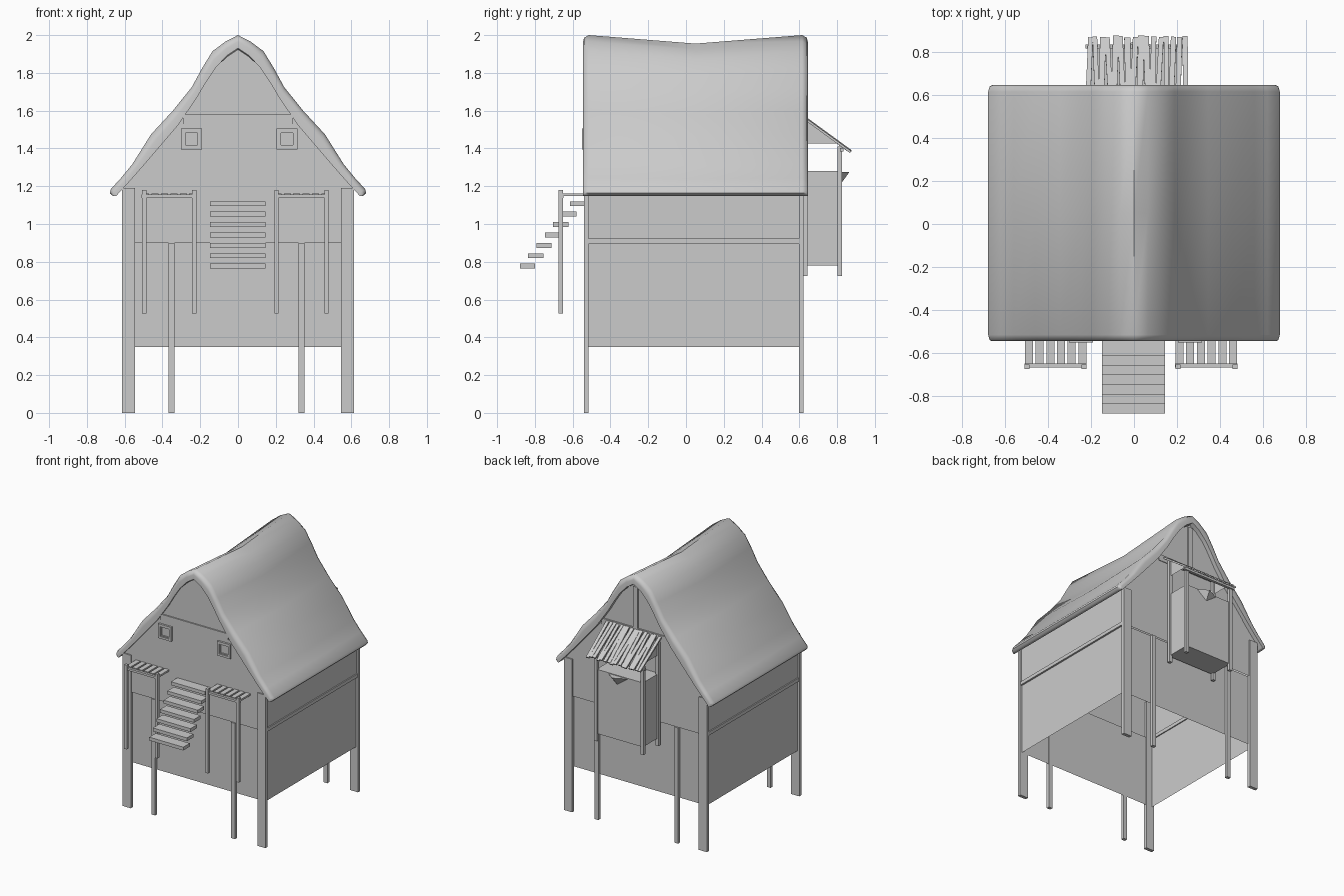
import bpy, bmesh, math, random
from mathutils import Matrix, Vector

if "Cube" in bpy.data.objects:
    bpy.data.objects.remove(bpy.data.objects["Cube"])
random.seed(4)


def make(name, verts, faces):
    me = bpy.data.meshes.new(name)
    me.from_pydata(verts, [], faces)
    bm = bmesh.new()
    bm.from_mesh(me)
    bmesh.ops.recalc_face_normals(bm, faces=bm.faces)
    bm.to_mesh(me)
    bm.free()
    ob = bpy.data.objects.new(name, me)
    bpy.context.collection.objects.link(ob)
    return ob


def boxes(name, items):
    """One object made of boxes given as (x0, x1, y0, y1, z0, z1)."""
    v, f = [], []
    for x0, x1, y0, y1, z0, z1 in items:
        n = len(v)
        v += [(x, y, z) for z in (z0, z1) for x, y in ((x0, y0), (x1, y0), (x1, y1), (x0, y1))]
        f += [tuple(n + i for i in q) for q in
              ((3, 2, 1, 0), (4, 5, 6, 7), (0, 1, 5, 4), (1, 2, 6, 5), (2, 3, 7, 6), (3, 0, 4, 7))]
    return make(name, v, f)


def panel(name, half, y):
    """Mirrored flat polygon in the xz plane; half runs bottom to top on +x."""
    pts = half + [(-x, z) for x, z in reversed(half) if x > 0]
    return make(name, [(x, y, z) for x, z in pts], [tuple(range(len(pts)))])


# Thatched roof: outer and inner half profiles lofted along y, ridge sags in the middle
outer = [(0, 2.0), (.065, 1.967), (.135, 1.915), (.19, 1.825), (.245, 1.724), (.345, 1.6),
         (.46, 1.475), (.56, 1.316), (.62, 1.243), (.673, 1.185), (.678, 1.165), (.665, 1.15)]
inner = [(0, 1.93), (.06, 1.89), (.12, 1.825), (.17, 1.75), (.22, 1.665), (.32, 1.52),
         (.41, 1.415), (.50, 1.31), (.57, 1.23), (.635, 1.16), (.64, 1.152), (.645, 1.148)]
verts, faces = [], []
stations = [(-.545, .5, 0), (-.54, .2, 0), (-.515, 0, 0), (.05, 0, .045),
            (.615, 0, 0), (.64, .2, 0), (.645, .5, 0)]
for y, t, sag in stations:
    o = [(a + (c - a) * t, b + (d - b) * t) for (a, b), (c, d) in zip(outer, inner)]
    o = [(x, z - sag * max(0, (z - 1.15) / .85)) for x, z in o]
    i = [(x, z - sag * max(0, (z - 1.15) / .85)) for x, z in inner]
    ring = o + i[::-1]
    ring += [(-x, z) for x, z in i[1:]] + [(-x, z) for x, z in o[:0:-1]]
    verts += [(x, y, z) for x, z in ring]
n = len(verts) // len(stations)
for s in range(len(stations) - 1):
    for k in range(n):
        a, b = s * n + k, s * n + (k + 1) % n
        faces.append((a, b, b + n, a + n))
h = len(outer)
for base in (0, (len(stations) - 1) * n):
    # end caps as strips between outer and inner edges
    left = [0] + [n - j for j in range(1, h)]
    lin = [2 * h - 1] + [2 * h - 1 + j for j in range(1, h)]
    for j in range(h - 1):
        faces.append(tuple(base + q for q in (j, j + 1, 2 * h - 2 - j, 2 * h - 1 - j)))
        faces.append(tuple(base + q for q in (left[j], left[j + 1], lin[j + 1], lin[j])))
roof = make("thatched_roof", verts, faces)
bpy.context.view_layer.objects.active = roof
roof.select_set(True)
bpy.ops.object.shade_smooth_by_angle(angle=math.radians(50))
roof.select_set(False)

# Walls: open-bottomed shell with gables following the roof underside
gable = [(.605, .9), (.605, 1.195)] + inner[7:1:-1] + [(.06, 1.885), (0, 1.925)]
for side, y, s in (("front", -.53, 1), ("back", .612, -1)):
    panel(side + "_gable_wall", gable, y)
    panel(side + "_lower_wall", [(.6, .35), (.6, .9)], y + s * .012)
    panel(side + "_gable_cladding", [(.485, 1.325), (.31, 1.53)], y - s * .005)
for side, s in (("right", 1), ("left", -1)):
    for part, x, z0, z1 in (("lower", .598, .35, .9), ("upper", .603, .9, 1.2)):
        make(side + "_" + part + "_wall",
             [(s * x, -.52, z0), (s * x, .6, z0), (s * x, .6, z1), (s * x, -.52, z1)], [(0, 1, 2, 3)])

# Timber frame
rows = ((-.54, -.515), (.597, .622))
boxes("corner_posts", [(min(s * .615, s * .545), max(s * .615, s * .545), a, b, 0, 1.19)
                       for a, b in rows for s in (-1, 1)])
boxes("slim_posts", [(x - .016, x + .016, a, b, 0, .9) for a, b in rows for x in (-.352, .335)])
boxes("side_beams", [(min(s * .59, s * .612), max(s * .59, s * .612), -.515, .597, .895, .922)
                     for s in (-1, 1)])
boxes("gable_beams", [(-.29, .29, a, b, 1.53, 1.58) for a, b in rows])
boxes("back_king_post", [(-.02, .02, .6, .622, 1.58, 1.9)])

# Front gable windows: nested square frames
frames = []
for cx in (-.247, .26):
    for r, w, y in ((.056, .017, -.55), (.04, .008, -.543)):
        z = 1.45
        frames += [(cx - r, cx + r, y, -.53, z + r - w, z + r), (cx - r, cx + r, y, -.53, z - r, z - r + w),
                   (cx - r, cx - r + w, y, -.53, z - r + w, z + r - w),
                   (cx + r - w, cx + r, y, -.53, z - r + w, z + r - w)]
boxes("window_frames", frames)

# Floating stair treads
boxes("stair_treads", [(-.148, .145, -.88 + i * .0443, -.80 + i * .0443,
                        .764 + i * .055, .79 + i * .055) for i in range(7)])

# Two slatted front canopies on thin posts
for name, x0 in (("left", -.51), ("right", .19)):
    boxes(name + "_canopy_slats", [(x0 + .003 + i * .0497, x0 + .04 + i * .0497, -.65, -.53, 1.148, 1.162)
                                   for i in range(6)])
    boxes(name + "_canopy_bar", [(x0, x0 + .29, -.668, -.648, 1.138, 1.155)])
    boxes(name + "_canopy_posts", [(x, x + .023, -.675, -.652, .525, 1.18) for x in (x0 + .002, x0 + .267)])

# Rear hanging closet with posts, side gussets and a ragged slat roof
boxes("closet_body", [(-.2, .2, .62, .815, .78, 1.28)])
boxes("closet_posts", [(x - .013, x + .013, a, b, .725, t) for x in (-.2, .2)
                       for a, b, t in ((.62, .643, 1.55), (.802, .825, 1.41))])
for side, s in (("right", 1), ("left", -1)):
    make("closet_gusset_" + side, [(s * .2, .62, 1.425), (s * .2, .805, 1.425), (s * .2, .62, 1.565)],
         [(0, 1, 2)])
boxes("closet_eave_bar", [(-.225, .235, .815, .835, 1.385, 1.402)])
make("closet_spout", [(-.07, .815, 1.275), (.1, .815, 1.275), (.03, .865, 1.275), (.02, .818, 1.21)],
     [(0, 1, 2), (0, 1, 3), (1, 2, 3), (2, 0, 3)])
slats = bmesh.new()
slope = math.atan2(-.175, .24)
for i in range(16):
    size = (.025 + random.uniform(-.004, .004), .315 + random.uniform(-.015, .012), .012)
    m = (Matrix.Translation((-.207 + i * .0297, .742, 1.477 + random.uniform(-.005, .005)))
         @ Matrix.Rotation(slope, 4, 'X') @ Matrix.Rotation(random.uniform(-.05, .05), 4, 'Z')
         @ Matrix.Diagonal((*size, 1)))
    bmesh.ops.create_cube(slats, size=1, matrix=m)
me = bpy.data.meshes.new("closet_roof_slats")
slats.to_mesh(me)
slats.free()
bpy.context.collection.objects.link(bpy.data.objects.new("closet_roof_slats", me))
